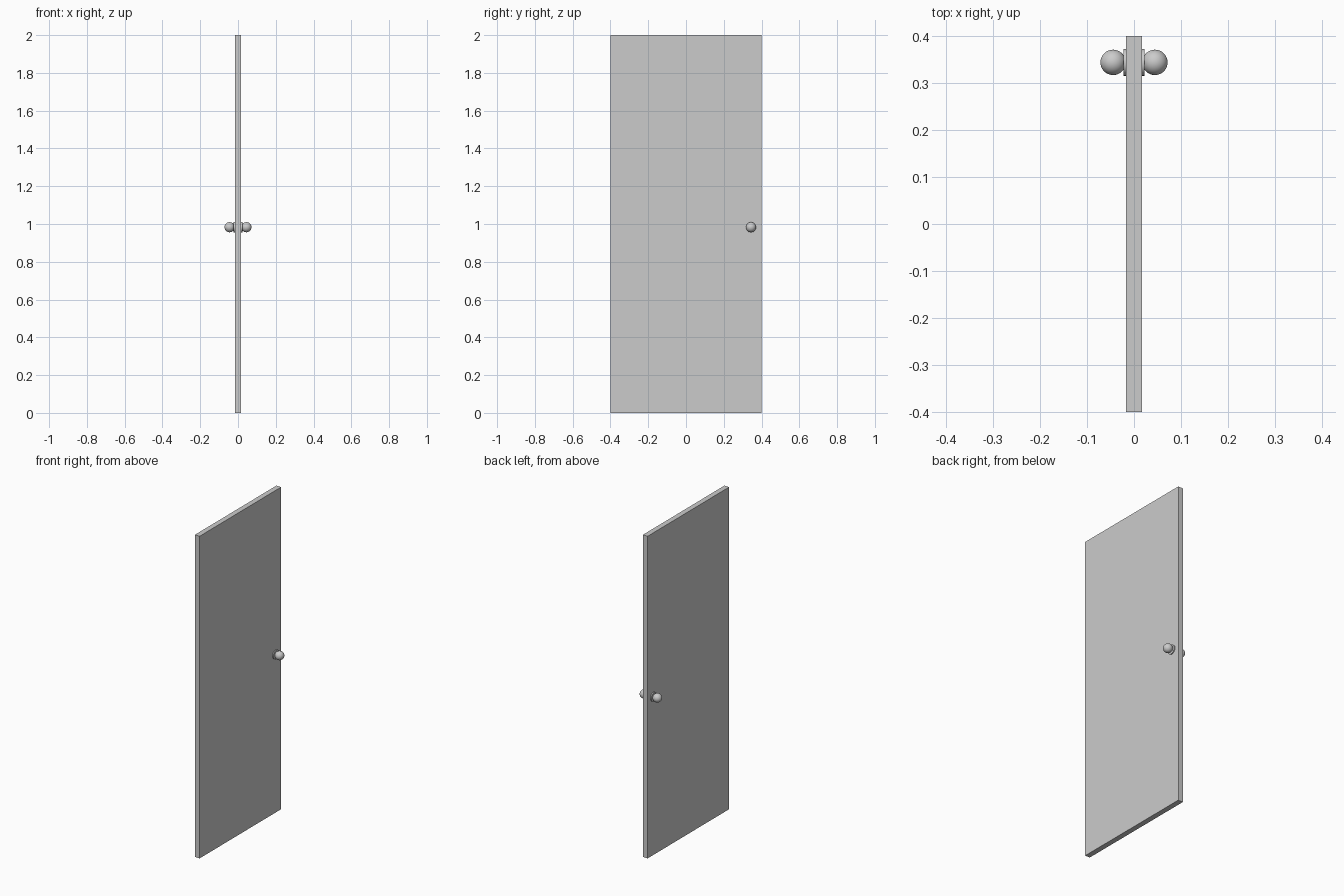
import bpy
from math import pi

if "Cube" in bpy.data.objects:
    bpy.data.objects.remove(bpy.data.objects["Cube"])

KNOB_Y, KNOB_Z = 0.344, 0.983

# Door slab
bpy.ops.mesh.primitive_cube_add(size=1, location=(0, 0, 1))
door = bpy.context.object
door.name = "door_panel"
door.scale = (0.033, 0.8, 2.0)
bpy.ops.object.transform_apply(location=False, rotation=False, scale=True)


def smooth(name):
    bpy.context.object.name = name
    bpy.ops.object.shade_smooth_by_angle()


# Round backplate and ball knob on each face
for side, label in ((-1, "left"), (1, "right")):
    bpy.ops.mesh.primitive_cylinder_add(
        vertices=32, radius=0.0285, depth=0.008,
        location=(side * 0.0185, KNOB_Y, KNOB_Z), rotation=(0, pi / 2, 0))
    smooth(label + "_backplate")
    bpy.ops.mesh.primitive_uv_sphere_add(
        segments=32, ring_count=16, radius=0.027,
        location=(side * 0.0445, KNOB_Y, KNOB_Z), rotation=(0, pi / 2, 0))
    smooth(label + "_knob")
